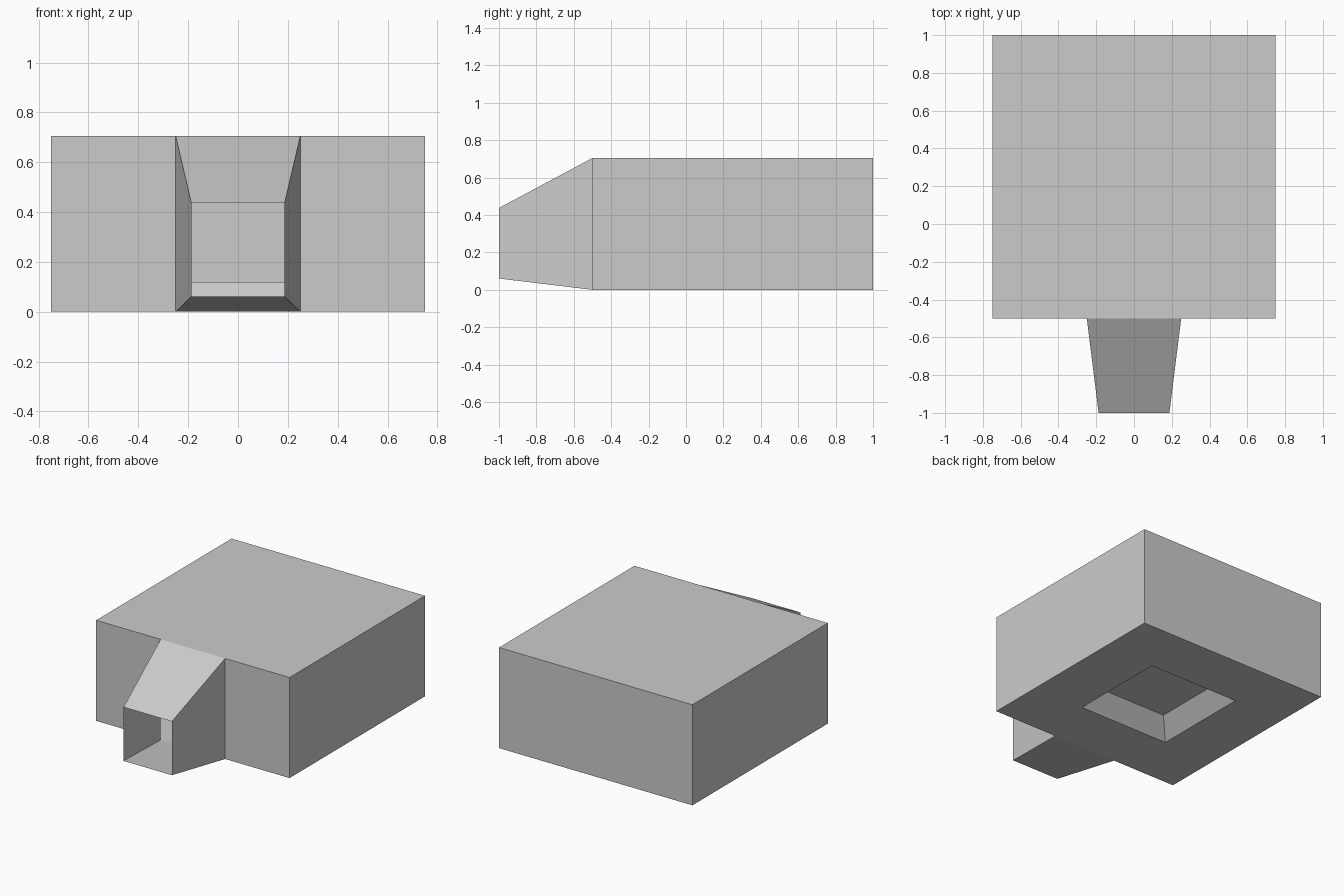
import bpy, bmesh

if "Cube" in bpy.data.objects:
    bpy.data.objects.remove(bpy.data.objects["Cube"])

H = 0.705            # body height
FRONT, BACK = -0.5, 1.0


def flat_rect(hx, y0, y1, z):
    """Rectangle lying flat, as four corners in order."""
    return [(-hx, y0, z), (hx, y0, z), (hx, y1, z), (-hx, y1, z)]


def upright_rect(hx, y, z0, z1):
    """Rectangle facing the front, as four corners in order."""
    return [(-hx, y, z0), (hx, y, z0), (hx, y, z1), (-hx, y, z1)]


def bridge(a, b, skip=()):
    """Quads joining two matching four-corner loops."""
    return [(a[i], a[(i + 1) % 4], b[(i + 1) % 4], b[i])
            for i in range(4) if i not in skip]


def make_shell(name, faces):
    bm = bmesh.new()
    for face in faces:
        bm.faces.new([bm.verts.new(co) for co in face])
    bmesh.ops.remove_doubles(bm, verts=bm.verts, dist=1e-5)
    bmesh.ops.recalc_face_normals(bm, faces=bm.faces)
    mesh = bpy.data.meshes.new(name)
    bm.to_mesh(mesh)
    bm.free()
    obj = bpy.data.objects.new(name, mesh)
    bpy.context.collection.objects.link(obj)
    return obj


# Hollow body: walls and roof, with a tapered recess in the underside
base = flat_rect(0.75, FRONT, BACK, 0)
roof = flat_rect(0.75, FRONT, BACK, H)
recess_rim = flat_rect(0.354, -0.104, 0.604, 0)
recess_top = flat_rect(0.25, 0.0, 0.5, 0.12)
faces = bridge(base, roof, skip=(0,)) + [roof]
faces += bridge(base, recess_rim) + bridge(recess_rim, recess_top) + [recess_top]

# Front wall panels on either side of the spout opening
for s in (-1, 1):
    faces.append([(s * x, FRONT, z) for x, z in
                  ((0.25, 0), (0.75, 0), (0.75, H), (0.25, H))])
make_shell("body", faces)

# Open tapered spout leading into the body
make_shell("spout", bridge(upright_rect(0.25, FRONT, 0, H),
                           upright_rect(0.1875, -1.0, 0.0605, 0.4375)))
